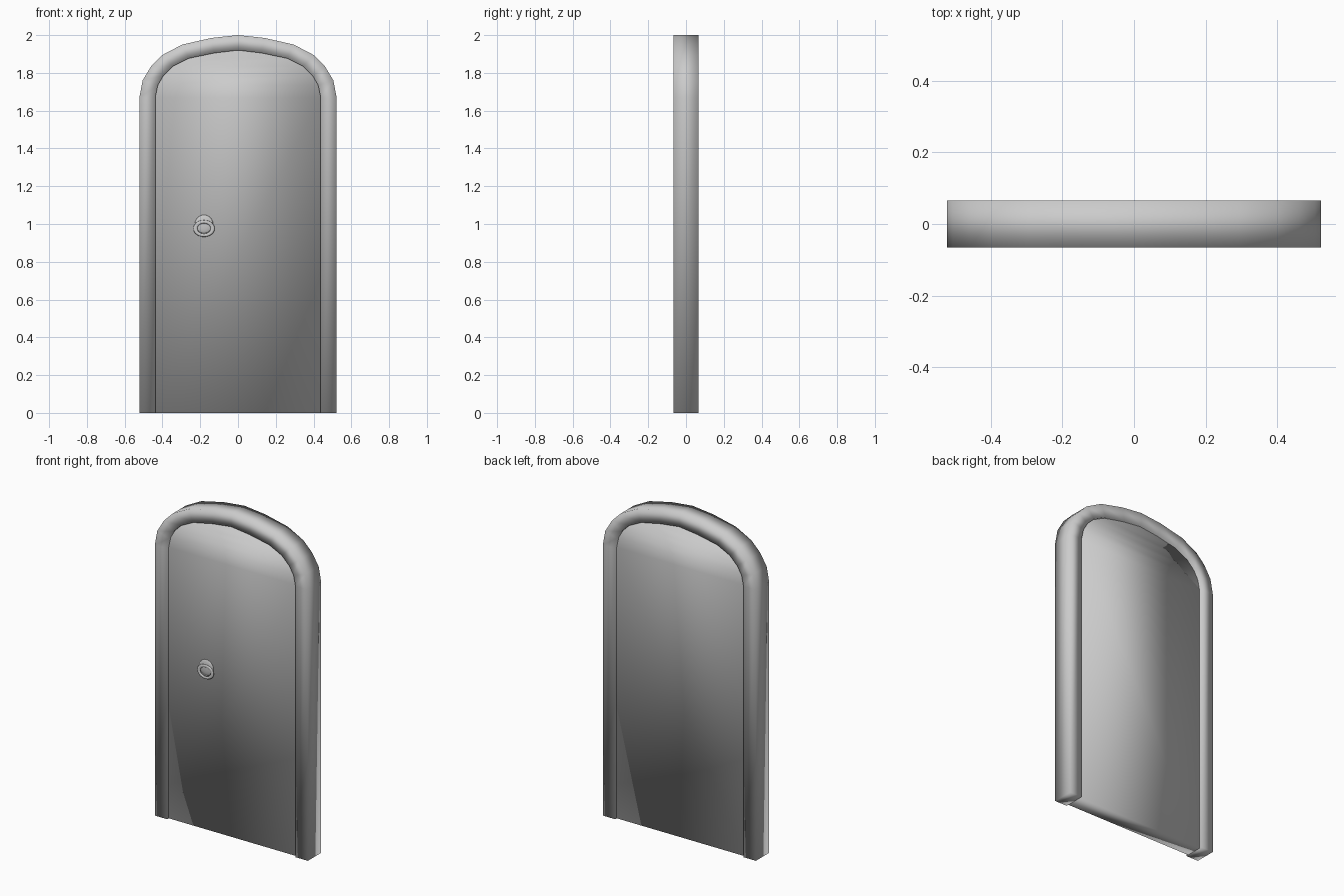
import bpy, bmesh, math

if "Cube" in bpy.data.objects:
    bpy.data.objects.remove(bpy.data.objects["Cube"])

# Left half of the arch, from floor to apex: (x, z)
OUTER = [(-.522, 0), (-.522, 1.67), (-.505, 1.76), (-.46, 1.835), (-.40, 1.895),
         (-.295, 1.95), (-.14, 1.985), (0, 2.0)]
INNER = [(-.438, 0), (-.438, 1.67), (-.424, 1.735), (-.395, 1.785), (-.345, 1.835),
         (-.26, 1.877), (-.125, 1.905), (0, 1.92)]
FRAME_Y, PANEL_Y = .065, .05


def full(half):
    return half + [(-x, z) for x, z in reversed(half[:-1])]


def finish(bm, name):
    bmesh.ops.recalc_face_normals(bm, faces=bm.faces)
    for f in bm.faces:
        f.smooth = True
    me = bpy.data.meshes.new(name)
    bm.to_mesh(me)
    bm.free()
    ob = bpy.data.objects.new(name, me)
    bpy.context.collection.objects.link(ob)
    return ob


# Arched frame: rectangular section swept along the outline
bm = bmesh.new()
rings = [[bm.verts.new(p) for p in ((ox, -FRAME_Y, oz), (ix, -FRAME_Y, iz),
                                    (ix, FRAME_Y, iz), (ox, FRAME_Y, oz))]
         for (ox, oz), (ix, iz) in zip(full(OUTER), full(INNER))]
for a, b in zip(rings, rings[1:]):
    for i in range(4):
        j = (i + 1) % 4
        bm.faces.new((a[i], a[j], b[j], b[i]))
bm.faces.new(rings[0])
bm.faces.new(rings[-1])
finish(bm, "door_frame")

# Slightly recessed door panel filling the frame
bm = bmesh.new()
outline = full(INNER)
front = [bm.verts.new((x, -PANEL_Y, z)) for x, z in outline]
back = [bm.verts.new((x, PANEL_Y, z)) for x, z in outline]
n = len(outline)
for side in (front, back):
    for i in range(n // 2):
        strip = [side[i], side[i + 1], side[n - 2 - i], side[n - 1 - i]]
        bm.faces.new(list(dict.fromkeys(strip)))
for i in range(n):
    j = (i + 1) % n
    bm.faces.new((front[i], front[j], back[j], back[i]))
finish(bm, "door_panel")

# Handle mount: flattened dome on the front
bpy.ops.mesh.primitive_uv_sphere_add(segments=20, ring_count=12, radius=.048,
                                     location=(-.18, -PANEL_Y, 1.0))
dome = bpy.context.object
dome.name = "handle_mount"
dome.scale = (1, .2, 1)
bpy.ops.object.shade_smooth()

# Shallow pull ring lying over the dome
bpy.ops.mesh.primitive_torus_add(major_segments=24, minor_segments=10,
                                 major_radius=.046, minor_radius=.011,
                                 location=(-.18, -.059, .976),
                                 rotation=(math.radians(90), 0, 0))
ring = bpy.context.object
ring.name = "pull_ring"
ring.scale = (1, .78, .5)
bpy.ops.object.shade_smooth()
